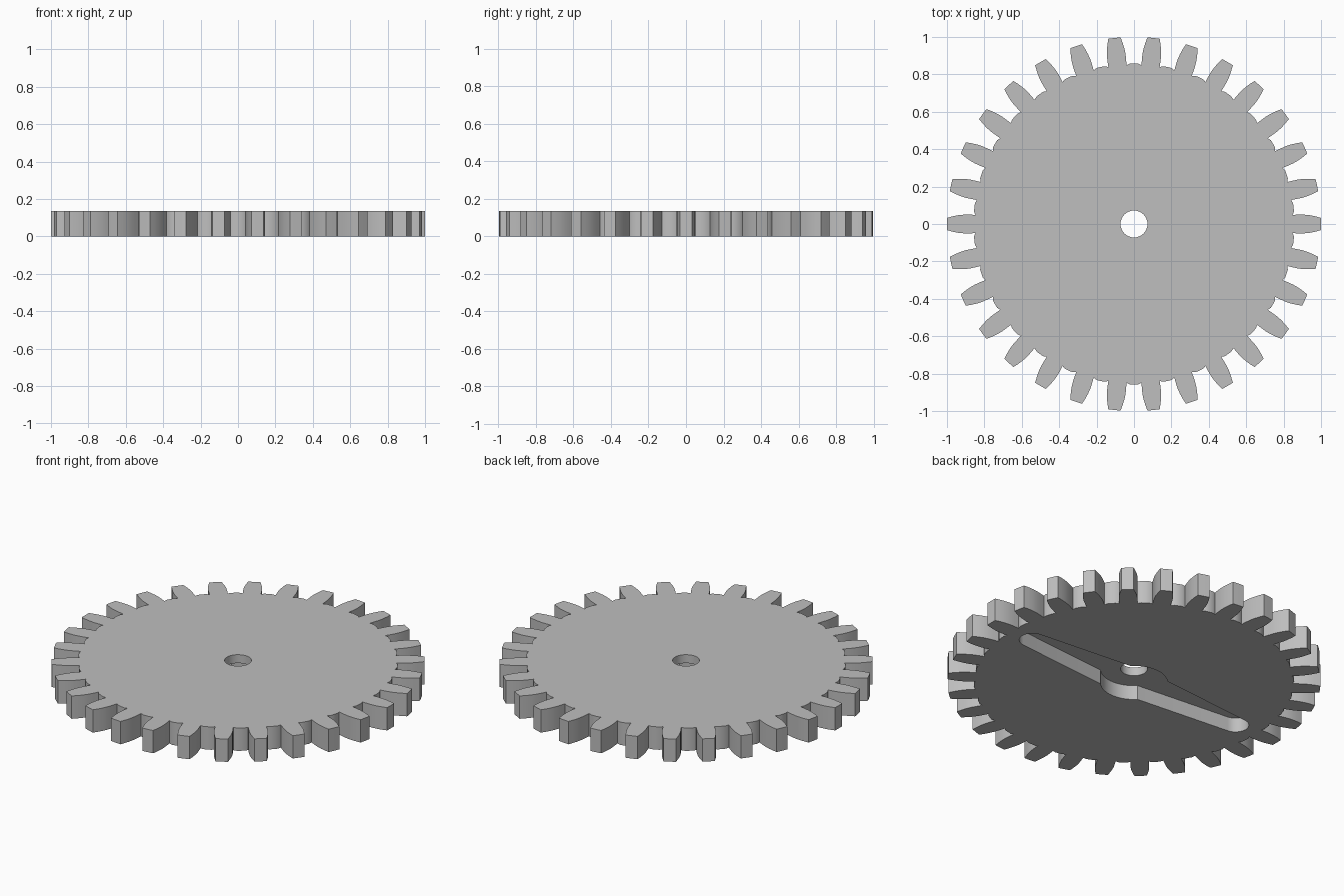
import bpy
import bmesh
from math import sin, cos, pi, radians

cube = bpy.data.objects.get("Cube")
if cube:
    bpy.data.objects.remove(cube, do_unlink=True)

TEETH = 30
THICK = 0.135
POCKET = 0.085

grey = bpy.data.materials.new("plain grey")
grey.use_nodes = True
grey.diffuse_color = (0.52, 0.52, 0.52, 1)
grey.node_tree.nodes["Principled BSDF"].inputs["Base Color"].default_value = grey.diffuse_color


def polar(r, a):
    return (r * cos(a), r * sin(a))


def prism(name, outline, z0, z1):
    """Extrude a closed 2D outline between two heights."""
    bm = bmesh.new()
    face = bm.faces.new([bm.verts.new((x, y, z0)) for x, y in outline])
    ext = bmesh.ops.extrude_face_region(bm, geom=[face])
    top = [v for v in ext["geom"] if isinstance(v, bmesh.types.BMVert)]
    bmesh.ops.translate(bm, verts=top, vec=(0, 0, z1 - z0))
    bmesh.ops.recalc_face_normals(bm, faces=bm.faces)
    mesh = bpy.data.meshes.new(name)
    bm.to_mesh(mesh)
    bm.free()
    mesh.materials.append(grey)
    obj = bpy.data.objects.new(name, mesh)
    bpy.context.collection.objects.link(obj)
    return obj


def tooth_ring():
    """Curved tooth flanks joined by shallow root arcs."""
    flank = [(0.85, 0.049), (0.88, 0.050), (0.91, 0.050),
             (0.94, 0.047), (0.97, 0.041), (1.0, 0.033)]  # radius, half width
    pts = []
    step = 2 * pi / TEETH
    for i in range(TEETH):
        a = i * step
        pts += [polar(r, a - w / r) for r, w in flank]
        pts.append(polar(1.0, a))
        pts += [polar(r, a + w / r) for r, w in reversed(flank)]
        pts += [polar(0.858, a + step * f) for f in (0.38, 0.5, 0.62)]
    return pts


def arm_outline():
    """Two tapered round-ended arms meeting at a round hub."""
    tip_x, tip_r, hub_r = 0.71, 0.072, 0.18
    quarter = []
    for i in range(9):
        x, y = polar(tip_r, radians(86) * i / 8)
        quarter.append((tip_x + x, y))
    quarter += [polar(hub_r, radians(44 + 46 * i / 8)) for i in range(9)]
    half = quarter + [(-x, y) for x, y in reversed(quarter[:-1])]
    return half + [(x, -y) for x, y in reversed(half[1:-1])]


# Toothed disc, shaft hole and underside recess
gear = prism("gear_wheel", tooth_ring(), 0, THICK)
hole = prism("shaft_hole_cutter", [polar(0.072, 2 * pi * i / 48) for i in range(48)], -0.1, 0.3)
recess = prism("arm_recess_cutter", arm_outline(), -0.1, POCKET)

for cutter in (recess, hole):
    cutter.hide_render = True
    mod = gear.modifiers.new("cut", "BOOLEAN")
    mod.operation = "DIFFERENCE"
    mod.solver = "EXACT"
    mod.object = cutter

# Bake the cuts and remove the cutters
graph = bpy.context.evaluated_depsgraph_get()
cut_mesh = bpy.data.meshes.new_from_object(gear.evaluated_get(graph))
gear.modifiers.clear()
gear.data = cut_mesh
for cutter in (recess, hole):
    bpy.data.objects.remove(cutter, do_unlink=True)

bpy.ops.object.select_all(action="DESELECT")
gear.select_set(True)
bpy.context.view_layer.objects.active = gear
bpy.ops.object.shade_smooth_by_angle(angle=radians(25))
